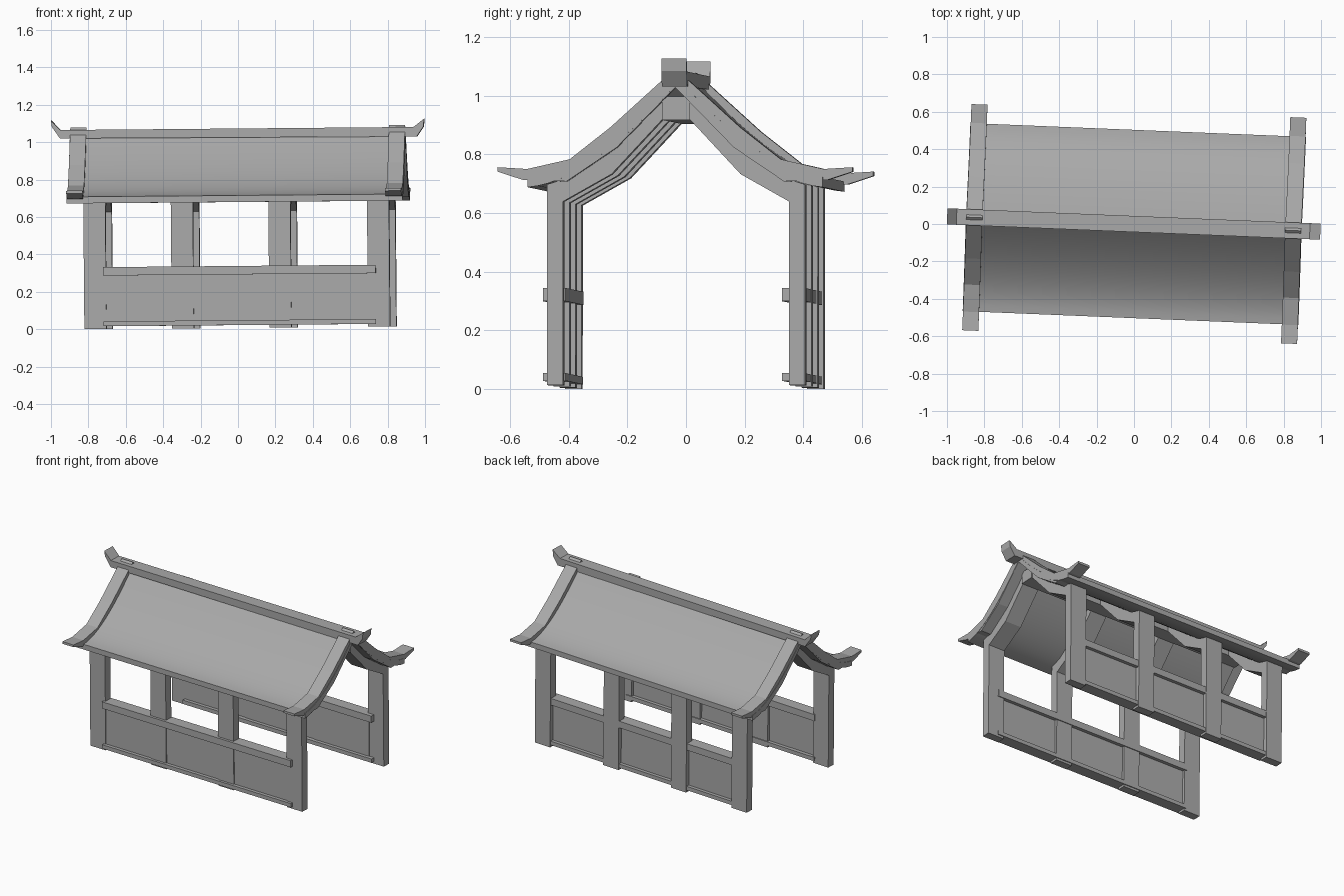
import bpy, bmesh, math
from mathutils import Matrix

cube = bpy.data.objects.get("Cube")
if cube:
    bpy.data.objects.remove(cube)

grey = bpy.data.materials.new("plain_grey")
grey.use_nodes = True
GREY = (0.4, 0.4, 0.4, 1)
grey.diffuse_color = GREY
grey.node_tree.nodes["Principled BSDF"].inputs["Base Color"].default_value = GREY

# The whole pavilion stands slightly turned and tilted
POSE = Matrix.Rotation(math.radians(-2.35), 4, 'Z') @ Matrix.Rotation(math.radians(-0.5), 4, 'Y')


def extrude(name, points, start, end, axis='X'):
    """Extrude a closed outline of (y, z) along x, or of (x, z) along y."""
    place = (lambda p, d: (d, p[0], p[1])) if axis == 'X' else (lambda p, d: (p[0], d, p[1]))
    bm = bmesh.new()
    rings = [[bm.verts.new(place(p, d)) for p in points] for d in (start, end)]
    for ring in rings:
        bm.faces.new(ring)
    for i in range(len(points)):
        j = (i + 1) % len(points)
        bm.faces.new((rings[0][i], rings[0][j], rings[1][j], rings[1][i]))
    bmesh.ops.recalc_face_normals(bm, faces=bm.faces)
    mesh = bpy.data.meshes.new(name)
    bm.to_mesh(mesh)
    bm.free()
    mesh.materials.append(grey)
    obj = bpy.data.objects.new(name, mesh)
    obj.matrix_world = POSE
    bpy.context.collection.objects.link(obj)
    return obj


def box(name, x0, x1, y0, y1, z0, z1):
    return extrude(name, [(y0, z0), (y1, z0), (y1, z1), (y0, z1)], x0, x1)


def mirrored(half):
    """Complete an outline across y = 0."""
    return half + [(-y, z) for y, z in reversed(half) if y > 0]


def shell(outer, inner):
    """Closed outline of a symmetric bent strip; both halves run from eave to ridge."""
    return mirrored(outer) + mirrored(inner)[::-1]


# Four bent frames: posts and rafters in one piece
frame_outer = [(0.44, 0.007), (0.44, 0.69), (0.36, 0.715), (0.2, 0.83), (0.05, 0.99)]
frame_inner = [(0.385, 0.007), (0.385, 0.632), (0.22, 0.725), (0.048, 0.91)]
post_x = [-0.745, -0.277, 0.245, 0.773]
for i, x in enumerate(post_x):
    extrude(f"frame_{i + 1}", shell(frame_outer, frame_inner), x - 0.059, x + 0.059)

# Ridge beam under the roof
box("ridge_beam", -0.81, 0.84, -0.048, 0.048, 0.91, 0.99)

# Low side walls: two rails with recessed panels between the posts
for side, y in (("front", -0.418), ("back", 0.397)):
    for level, z0, z1 in (("lower", 0.022, 0.048), ("upper", 0.293, 0.338)):
        box(f"{side}_{level}_rail", -0.70, 0.758, y - 0.039, y + 0.039, z0, z1)
    for i, (a, b) in enumerate(zip(post_x, post_x[1:])):
        box(f"{side}_panel_{i + 1}", a + 0.05, b - 0.05, y - 0.016, y + 0.016, 0.03, 0.31)

# Concave roof sheet
roof_top = []
STEPS = 12
for i in range(STEPS + 1):
    t = i / STEPS
    roof_top.append((0.503 * (1 - t) ** 2 + 0.6 * t * (1 - t),
                     0.715 * (1 - t) ** 2 + 1.46 * t * (1 - t) + 1.06 * t * t))
roof_under = [(y, z - 0.035) for y, z in roof_top]
roof = extrude("roof", shell(roof_top, roof_under), -0.89, 0.906)
bpy.context.view_layer.objects.active = roof
roof.select_set(True)
bpy.ops.object.shade_smooth_by_angle(angle=math.radians(30))
roof.select_set(False)

# Gable boards with upswept tips
board_top = [(0.605, 0.748), (0.505, 0.742), (0.36, 0.775), (0.22, 0.885), (0.0, 1.085)]
board_under = [(0.605, 0.733), (0.52, 0.705), (0.37, 0.7), (0.2, 0.815), (0.0, 1.02)]
for name, x in (("right_gable_board", -0.845), ("left_gable_board", 0.861)):
    extrude(name, shell(board_top, board_under), x - 0.043, x + 0.043)

# Ridge cap with raised ends
cap = [(-0.99, 1.125), (-0.94, 1.073), (0.95, 1.073), (1.007, 1.117),
       (1.003, 1.075), (0.967, 1.022), (-0.942, 1.028), (-0.985, 1.09)]
extrude("ridge_cap", cap, -0.043, 0.043, axis='Y')
